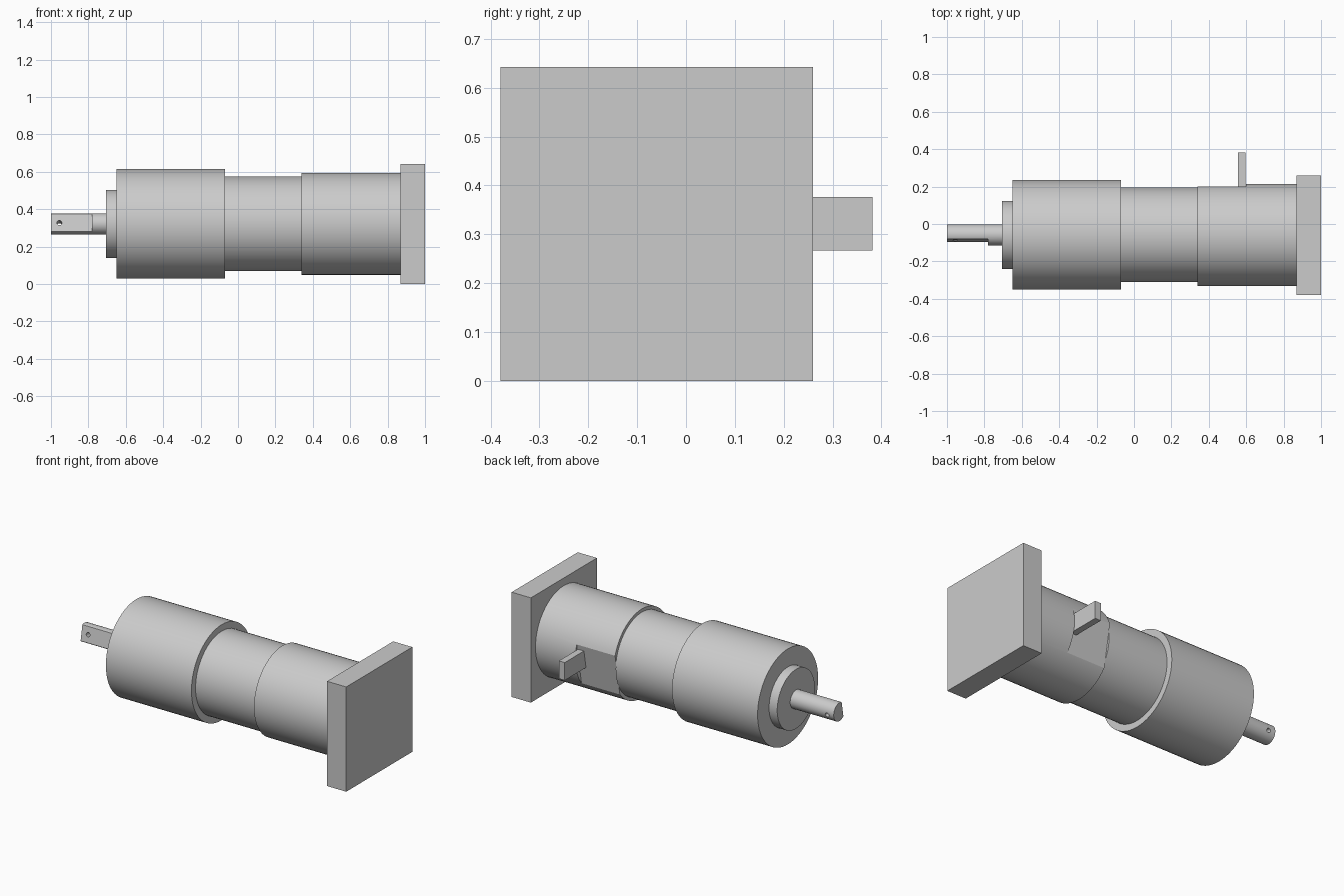
import bpy
import math
from mathutils import Matrix, Vector

if "Cube" in bpy.data.objects:
    bpy.data.objects.remove(bpy.data.objects["Cube"], do_unlink=True)

AXIS_Y, AXIS_Z = -0.058, 0.322
TILT = math.radians(10.4)  # roll of the flats about the motor axis

grey = bpy.data.materials.new("metal grey")
grey.use_nodes = True
COLOUR = (0.6, 0.6, 0.6, 1)
grey.diffuse_color = COLOUR
grey.node_tree.nodes["Principled BSDF"].inputs["Base Color"].default_value = COLOUR


def finish(name):
    obj = bpy.context.object
    obj.name = name
    obj.data.materials.append(grey)
    return obj


def box(name, lo, hi):
    lo, hi = Vector(lo), Vector(hi)
    bpy.ops.mesh.primitive_cube_add(size=1)
    obj = finish(name)
    obj.data.transform(Matrix.Translation((lo + hi) / 2) @ Matrix.Diagonal((*(hi - lo), 1)))
    return obj


def drum(name, x0, x1, radius, sides=64):
    bpy.ops.mesh.primitive_cylinder_add(vertices=sides, radius=radius, depth=x1 - x0)
    obj = finish(name)
    obj.data.transform(Matrix.Translation(((x0 + x1) / 2, AXIS_Y, AXIS_Z))
                       @ Matrix.Rotation(math.pi / 2, 4, "Y"))
    return obj


def cut(obj, cutter):
    mod = obj.modifiers.new("cut", "BOOLEAN")
    mod.operation = "DIFFERENCE"
    mod.solver = "EXACT"
    mod.object = cutter
    bpy.context.view_layer.objects.active = obj
    bpy.ops.object.modifier_apply(modifier=mod.name)
    bpy.data.objects.remove(cutter, do_unlink=True)


def tilted(obj):
    # Roll a cutter built around the origin and move it to the motor axis
    obj.data.transform(Matrix.Translation((0, AXIS_Y, AXIS_Z)) @ Matrix.Rotation(-TILT, 4, "X"))
    return obj


# Stepped round body
gearbox = drum("gearbox_housing", -0.65, -0.07, 0.293)
pilot = drum("pilot_boss", -0.705, -0.65, 0.182)
middle = drum("motor_can", -0.07, 0.34, 0.253)
rear = drum("rear_housing", 0.34, 0.87, 0.273)
shaft = drum("output_shaft", -1, -0.705, 0.056, 48)

# Flat on the back of the rear housing
cut(rear, tilted(box("rear_flat_cutter", (0.3, 0.24, -0.4), (0.6, 0.5, 0.4))))

# Flat and cross hole on the shaft
cut(shaft, tilted(box("shaft_flat_cutter", (-1.1, -0.2, -0.1), (-0.78, -0.03, 0.1))))
bpy.ops.mesh.primitive_cylinder_add(vertices=24, radius=0.013, depth=0.4)
hole = bpy.context.object
hole.data.transform(Matrix.Translation((-0.955, 0, 0)) @ Matrix.Rotation(math.pi / 2, 4, "X"))
cut(shaft, tilted(hole))

# Smooth round sides, sharp rims
for part in (gearbox, pilot, middle, rear, shaft):
    bpy.ops.object.select_all(action="DESELECT")
    part.select_set(True)
    bpy.context.view_layer.objects.active = part
    bpy.ops.object.shade_smooth_by_angle(angle=math.radians(20))

# Square end plate and side terminal
box("end_plate", (0.87, -0.38, 0), (1, 0.26, 0.642))
box("side_terminal", (0.555, 0.15, 0.267), (0.595, 0.382, 0.376))
